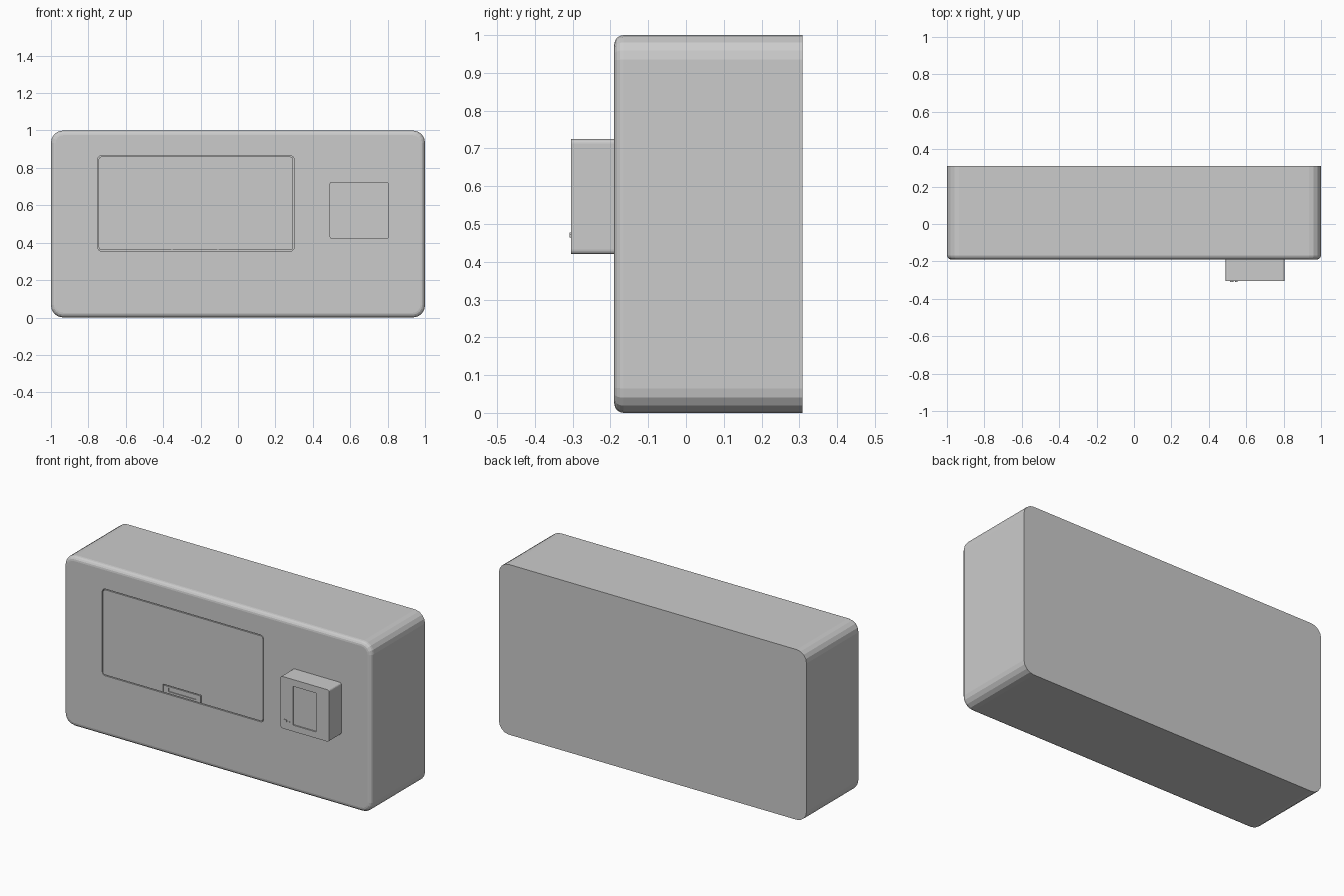
import bpy, bmesh
from math import sin, cos, pi

if "Cube" in bpy.data.objects:
    bpy.data.objects.remove(bpy.data.objects["Cube"])


def block(name, x0, x1, z0, z1, front, back, r=0.0, segs=4, rim=0.0):
    """Rounded rectangle in XZ, extruded front to back, with optional front fillet."""
    bm = bmesh.new()
    pts = []
    corners = [(x1, z1, -1, -1, 0), (x0, z1, 1, -1, 1), (x0, z0, 1, 1, 2), (x1, z0, -1, 1, 3)]
    for cx, cz, sx, sz, q in corners:
        if r == 0:
            pts.append((cx, cz))
            continue
        for i in range(segs + 1):
            a = (q + i / segs) * pi / 2
            pts.append((cx + sx * r + r * cos(a), cz + sz * r + r * sin(a)))
    face = bm.faces.new([bm.verts.new((x, front, z)) for x, z in pts])
    ext = bmesh.ops.extrude_face_region(bm, geom=[face], use_keep_orig=True)
    for v in ext["geom"]:
        if isinstance(v, bmesh.types.BMVert):
            v.co.y = back
    bmesh.ops.recalc_face_normals(bm, faces=bm.faces)
    if rim:
        edges = [e for e in bm.edges if all(abs(v.co.y - front) < 1e-5 for v in e.verts)]
        bmesh.ops.bevel(bm, geom=edges, offset=rim, segments=4, profile=0.5, affect='EDGES')
    me = bpy.data.meshes.new(name)
    bm.to_mesh(me)
    bm.free()
    ob = bpy.data.objects.new(name, me)
    bpy.context.collection.objects.link(ob)
    return ob


def cut(target, cutter):
    """Subtract a cutter and discard it."""
    mod = target.modifiers.new("cut", 'BOOLEAN')
    mod.object, mod.operation, mod.solver = cutter, 'DIFFERENCE', 'EXACT'
    cutter.hide_render = True
    bpy.context.view_layer.objects.active = target
    bpy.ops.object.modifier_apply(modifier=mod.name)
    bpy.data.objects.remove(cutter)


FRONT = -0.19

# Main casing with a shallow pocket for the door
body = block("casing", -1, 1, 0, 1, FRONT, 0.309, r=0.065, rim=0.025)
cut(body, block("door_pocket", -0.75, 0.30, 0.355, 0.865, -0.25, FRONT + 0.01, r=0.02))

# Door panel, flush with the casing, leaving a thin seam
g = 0.005
door = block("door_panel", -0.75 + g, 0.30 - g, 0.355 + g, 0.865 - g,
             FRONT, FRONT + 0.012, r=0.016)
cut(door, block("handle_pocket", -0.355, -0.105, 0.34, 0.407, -0.25, FRONT + 0.006))

# Door handle: a flush plate with a finger slot
handle = block("door_handle", -0.35, -0.11, 0.36, 0.402, FRONT, FRONT + 0.008)
cut(handle, block("finger_slot", -0.32, -0.14, 0.372, 0.394, -0.25, FRONT + 0.005))

# Control box with a recessed screen
box = block("control_box", 0.49, 0.805, 0.42, 0.725, -0.305, FRONT + 0.002, r=0.012)
cut(box, block("screen_recess", 0.57, 0.72, 0.457, 0.685, -0.35, -0.297))

# Two tiny control buttons
for i, (x, w, h) in enumerate([(0.522, 0.018, 0.014), (0.547, 0.012, 0.008)]):
    block(f"button_{i + 1}", x - w / 2, x + w / 2, 0.464, 0.464 + h, -0.309, -0.303, r=0.003)
